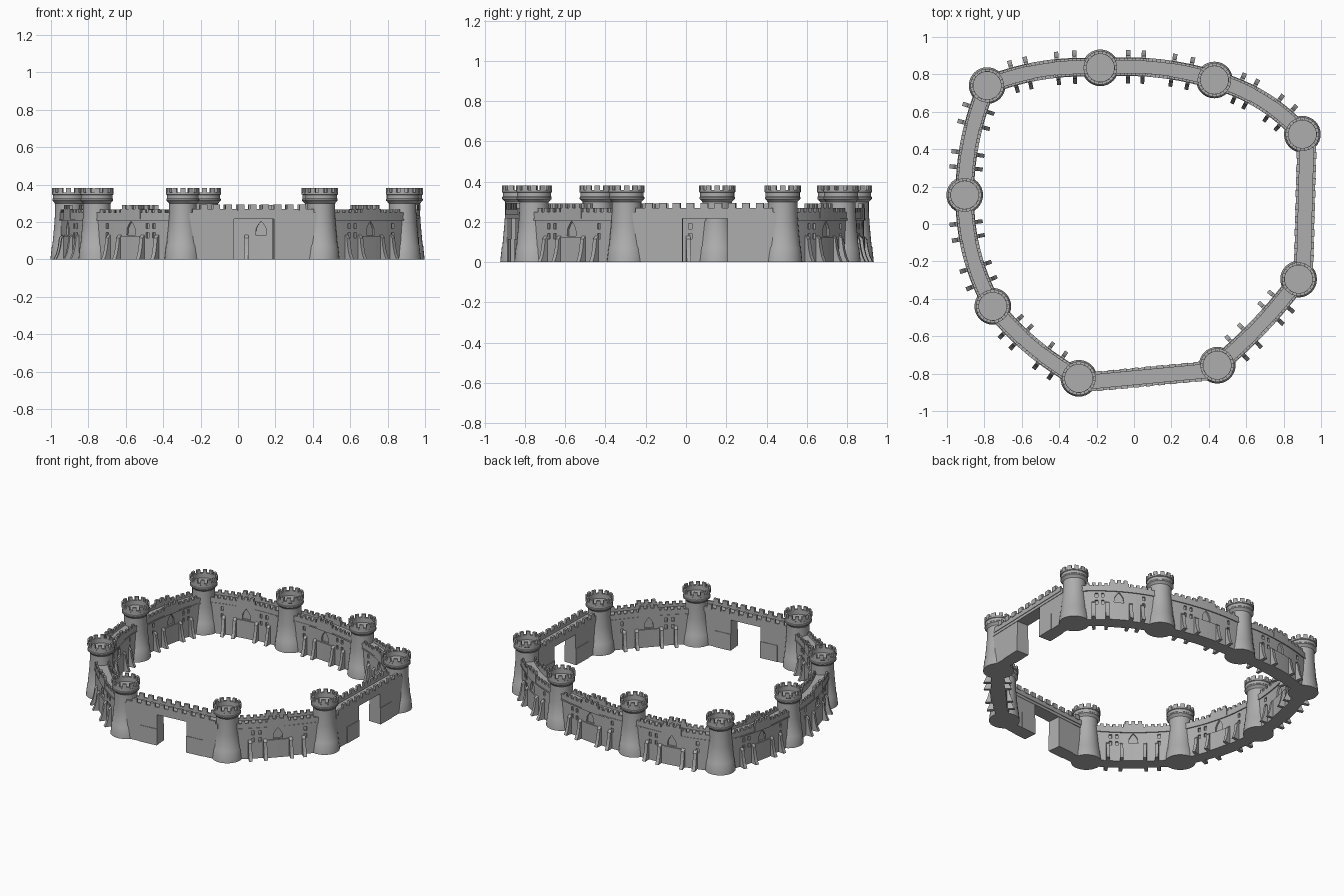
import bpy, bmesh, math
from mathutils import Vector

cube = bpy.data.objects.get("Cube")
if cube:
    bpy.data.objects.remove(cube)

stone = bpy.data.materials.new("grey_stone")
stone.use_nodes = True
stone.diffuse_color = (0.42, 0.42, 0.42, 1)
stone.node_tree.nodes["Principled BSDF"].inputs["Base Color"].default_value = (0.42, 0.42, 0.42, 1)


def finish(bm, name):
    bmesh.ops.recalc_face_normals(bm, faces=bm.faces)
    me = bpy.data.meshes.new(name)
    bm.to_mesh(me)
    bm.free()
    me.materials.append(stone)
    ob = bpy.data.objects.new(name, me)
    bpy.context.collection.objects.link(ob)
    return ob


def select(ob):
    bpy.ops.object.select_all(action="DESELECT")
    ob.select_set(True)
    bpy.context.view_layer.objects.active = ob


def loft(bm, rings, cyclic=False):
    """Skin a list of equal point rings; cap the ends unless cyclic."""
    vs = [[bm.verts.new(p) for p in ring] for ring in rings]
    n = len(vs[0])
    pairs = list(zip(vs, vs[1:])) + ([(vs[-1], vs[0])] if cyclic else [])
    for a, b in pairs:
        for i in range(n):
            j = (i + 1) % n
            bm.faces.new((a[i], a[j], b[j], b[i]))
    if not cyclic:
        bm.faces.new(vs[0])
        bm.faces.new(vs[-1])


# ---- towers -------------------------------------------------------------
def polar(c, r, a, z):
    return (c.x + r * math.cos(a), c.y + r * math.sin(a), z)


TOWER = [(0.098, 0), (0.09, 0.075), (0.087, 0.08), (0.077, 0.19), (0.073, 0.25), (0.073, 0.298),
         (0.083, 0.31), (0.088, 0.314), (0.088, 0.322), (0.085, 0.326), (0.085, 0.345),
         (0.09, 0.348), (0.09, 0.358), (0.074, 0.358), (0.074, 0.325)]
SEG, MERLONS = 32, 12


def tower(c, index):
    bm = bmesh.new()
    loft(bm, [[polar(c, r, math.tau * i / SEG, z) for i in range(SEG)] for r, z in TOWER])
    for k in range(MERLONS):
        a = math.tau * k / MERLONS
        rings = []
        for da in (-0.15, 0, 0.15):
            rings.append([polar(c, r, a + da, z) for r, z in
                          ((0.075, 0.357), (0.09, 0.357), (0.09, 0.381), (0.075, 0.381))])
        loft(bm, rings)
    ob = finish(bm, f"tower_{index}")
    select(ob)
    bpy.ops.object.shade_smooth_by_angle(angle=math.radians(30))


# ---- walls --------------------------------------------------------------
class Wall:
    """Maps (t along, offset outwards, height) onto a bowed line."""

    def __init__(self, a, b, bow=0.0, shift=0.0):
        self.a, self.d, self.bow, self.shift = a, b - a, bow, shift
        self.len = self.d.length
        self.n = Vector((-self.d.y, self.d.x)) / self.len

    def at(self, t, off, z):
        p = self.a + self.d * t + self.n * (4 * self.bow * t * (1 - t) + self.shift)
        tangent = self.d + self.n * (4 * self.bow * (1 - 2 * t))
        side = Vector((-tangent.y, tangent.x)).normalized()
        p = p + side * off
        return (p.x, p.y, z)

    def strip(self, bm, t0, t1, o0, o1, z0, z1, n=1):
        ts = [t0 + (t1 - t0) * i / n for i in range(n + 1)]
        loft(bm, [[self.at(t, o, z) for o, z in ((o0, z0), (o1, z0), (o1, z1), (o0, z1))]
                  for t in ts])

    def merlons(self, bm, t0, t1, count, o0, o1, z0, z1):
        step = (t1 - t0) / count
        for i in range(count):
            m = t0 + step * (i + 0.5)
            self.strip(bm, m - step * 0.27, m + step * 0.27, o0, o1, z0, z1)


def cut(ob, bm_cut):
    cutter = finish(bm_cut, "cutter")
    cutter.hide_render = True
    mod = ob.modifiers.new("openings", "BOOLEAN")
    mod.operation, mod.object, mod.solver = "DIFFERENCE", cutter, "EXACT"
    select(ob)
    bpy.ops.object.modifier_apply(modifier=mod.name)
    bpy.data.objects.remove(cutter)


HALF = 0.043
FLARE = [(0, 0), (0.05, 0), (0.036, 0.03), (0.026, 0.07), (0.02, 0.115), (0, 0.135)]
ARCH = [(-1, 0.13), (1, 0.13), (0.9, 0.165), (0.5, 0.187), (0, 0.205), (-0.5, 0.187), (-0.9, 0.165)]
BAY = (0.39, 0.61)


def curved_wall(a, b, bow, index, flip):
    w = Wall(a, b, bow)
    place = (lambda t: 1 - t) if flip else (lambda t: t)
    body = bmesh.new()
    w.strip(body, 0.05, 0.95, -HALF, HALF, 0, 0.235, 14)
    body = finish(body, f"curved_wall_{index}")

    # recessed windows and pointed arches on both faces
    holes = bmesh.new()
    for s in (-1, 1):
        for t in (0.22, 0.68, 0.75):
            for z in (0.115, 0.165):
                dt = 0.009 / w.len
                w.strip(holes, place(t) - dt, place(t) + dt, s * (HALF - 0.012), s * 0.06, z, z + 0.028)
        loft(holes, [[w.at(0.5 + x * 0.03 / w.len, s * o, z) for x, z in ARCH]
                     for o in (HALF - 0.012, 0.06)])
    cut(body, holes)

    # string course, parapets, raised middle bay and buttresses
    trim, tops, props = bmesh.new(), bmesh.new(), bmesh.new()
    for s in (-1, 1):
        w.strip(trim, 0.08, 0.92, s * 0.038, s * 0.05, 0.208, 0.217, 14)
        w.strip(trim, *BAY, s * 0.038, s * 0.05, 0, 0.125, 4)
        inner, outer = s * 0.034, s * 0.047
        w.strip(tops, 0.08, 0.92, inner, outer, 0.217, 0.25, 14)
        w.merlons(tops, 0.12, BAY[0], 4, inner, outer, 0.249, 0.268)
        w.merlons(tops, BAY[1], 0.88, 4, inner, outer, 0.249, 0.268)
        w.strip(tops, *BAY, s * 0.032, s * 0.05, 0.217, 0.27, 4)
        w.merlons(tops, *BAY, 3, s * 0.032, s * 0.05, 0.269, 0.291)
        for t in (0.24, 0.37, 0.63, 0.78):
            dt = 0.011 / w.len
            loft(props, [[w.at(place(t) + e, s * (HALF - 0.004 + o), z) for o, z in FLARE]
                         for e in (-dt, dt)])
    finish(trim, f"wall_trim_{index}")
    finish(tops, f"battlement_{index}")
    finish(props, f"buttresses_{index}")


def gate_wall(a, b, index):
    w = Wall(a, b, shift=0.025)
    body, tops = bmesh.new(), bmesh.new()
    # two wall halves with thicker lower jambs, then the bridge above the gap
    for outer, jamb, gap in ((0.04, 0.19, 0.35), (0.96, 0.81, 0.64)):
        w.strip(body, outer, gap, -HALF, HALF, 0, 0.217)
        w.strip(body, jamb, gap, -0.047, 0.047, 0, 0.115)
    w.strip(tops, 0.04, 0.96, -0.046, 0.046, 0.216, 0.25)
    for s in (-1, 1):
        w.strip(tops, 0.06, 0.94, s * 0.036, s * 0.05, 0.235, 0.27)
        w.merlons(tops, 0.1, 0.9, 9, s * 0.036, s * 0.053, 0.262, 0.295)
    finish(body, f"gate_wall_{index}")
    finish(tops, f"gate_bridge_{index}")


# ---- ring of towers, clockwise from the back right corner ---------------
SPOTS = [Vector(p) for p in (
    (-0.785, 0.74), (-0.18, 0.835), (0.43, 0.77), (0.90, 0.48), (0.88, -0.295),
    (0.445, -0.755), (-0.295, -0.825), (-0.755, -0.44), (-0.905, 0.155))]
BOWS = (0.035, 0.03, 0.04, None, 0.02, None, 0.03, 0.04, 0.03)

for i, (spot, bow) in enumerate(zip(SPOTS, BOWS)):
    after = SPOTS[(i + 1) % len(SPOTS)]
    tower(spot, i + 1)
    if bow is None:
        gate_wall(spot, after, i + 1)
    else:
        curved_wall(spot, after, bow, i + 1, i in (6, 7))
